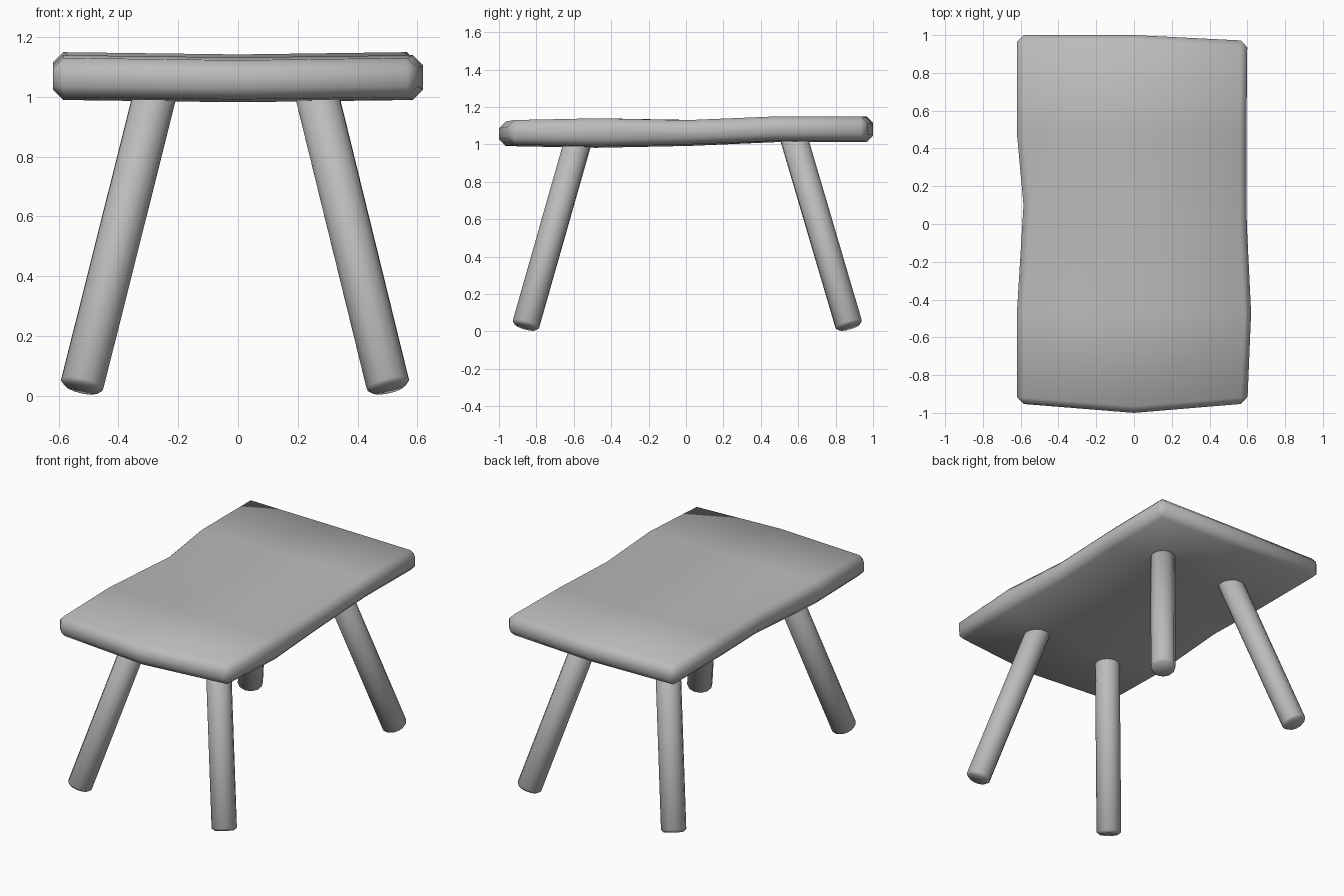
import bpy, bmesh
from mathutils import Vector

cube = bpy.data.objects.get("Cube")
if cube:
    bpy.data.objects.remove(cube, do_unlink=True)

# Single plain grey
grey = bpy.data.materials.new("plain grey")
grey.use_nodes = True
colour = (0.5, 0.5, 0.5, 1)
grey.diffuse_color = colour
grey.node_tree.nodes["Principled BSDF"].inputs["Base Color"].default_value = colour


def finish(name, bm, bevel, angle):
    bmesh.ops.recalc_face_normals(bm, faces=bm.faces)
    mesh = bpy.data.meshes.new(name)
    bm.to_mesh(mesh)
    bm.free()
    obj = bpy.data.objects.new(name, mesh)
    bpy.context.collection.objects.link(obj)
    mesh.materials.append(grey)
    mod = obj.modifiers.new("Soft edges", 'BEVEL')
    mod.width = bevel
    mod.segments = 1
    mod.limit_method = 'ANGLE'
    mod.angle_limit = 0.8
    bpy.ops.object.select_all(action='DESELECT')
    obj.select_set(True)
    bpy.context.view_layer.objects.active = obj
    bpy.ops.object.modifier_apply(modifier=mod.name)
    bpy.ops.object.shade_smooth_by_angle(angle=angle)
    return obj


# Slightly warped slab: left x, right x, y at (right-hand, centre, left-hand), top z, bottom z
rows = [
    (-0.62, 0.60, (-0.95, -1.00, -0.95), 1.13, 1.00),
    (-0.62, 0.62, (-0.47, -0.48, -0.47), 1.14, 0.99),
    (-0.585, 0.597, (0.10, 0.02, 0.00), 1.13, 1.00),
    (-0.62, 0.595, (0.48, 0.48, 0.48), 1.15, 1.02),
    (-0.62, 0.60, (1.00, 1.00, 0.97), 1.15, 1.02),
]
bm = bmesh.new()
grid = []
for x0, x1, ys, top, bottom in rows:
    xs = (x0, 0.0, x1)
    grid.append([[bm.verts.new((x, y, z - (0.008 if x == 0 else 0)))
                  for x, y in zip(xs, ys)] for z in (top, bottom)])
for near, far in zip(grid, grid[1:]):
    for level in (0, 1):
        for i in (0, 1):
            bm.faces.new((near[level][i], near[level][i + 1],
                          far[level][i + 1], far[level][i]))
    for i in (0, 2):
        bm.faces.new((near[0][i], far[0][i], far[1][i], near[1][i]))
for end in (grid[0], grid[-1]):
    for i in (0, 1):
        bm.faces.new((end[0][i], end[0][i + 1], end[1][i + 1], end[1][i]))
finish("tabletop", bm, 0.035, 1.1)


# Splayed round legs
def leg(name, foot, head):
    foot, head = Vector(foot), Vector(head)
    axis = head - foot
    bm = bmesh.new()
    bmesh.ops.create_cone(bm, cap_ends=True, segments=12, radius1=0.074,
                          radius2=0.074, depth=axis.length)
    bm.transform(axis.to_track_quat('Z', 'Y').to_matrix().to_4x4())
    bmesh.ops.translate(bm, verts=bm.verts, vec=(foot + head) / 2)
    finish(name, bm, 0.015, 0.9)


for side, sx in (("left", 1), ("right", -1)):
    for end, sy in (("front", -1), ("back", 1)):
        leg(f"{end}_{side}_leg",
            (sx * 0.515 - 0.01, sy * 0.867 + 0.007, 0.024),
            (sx * 0.258 - 0.007, sy * 0.567 + 0.002, 1.06))
